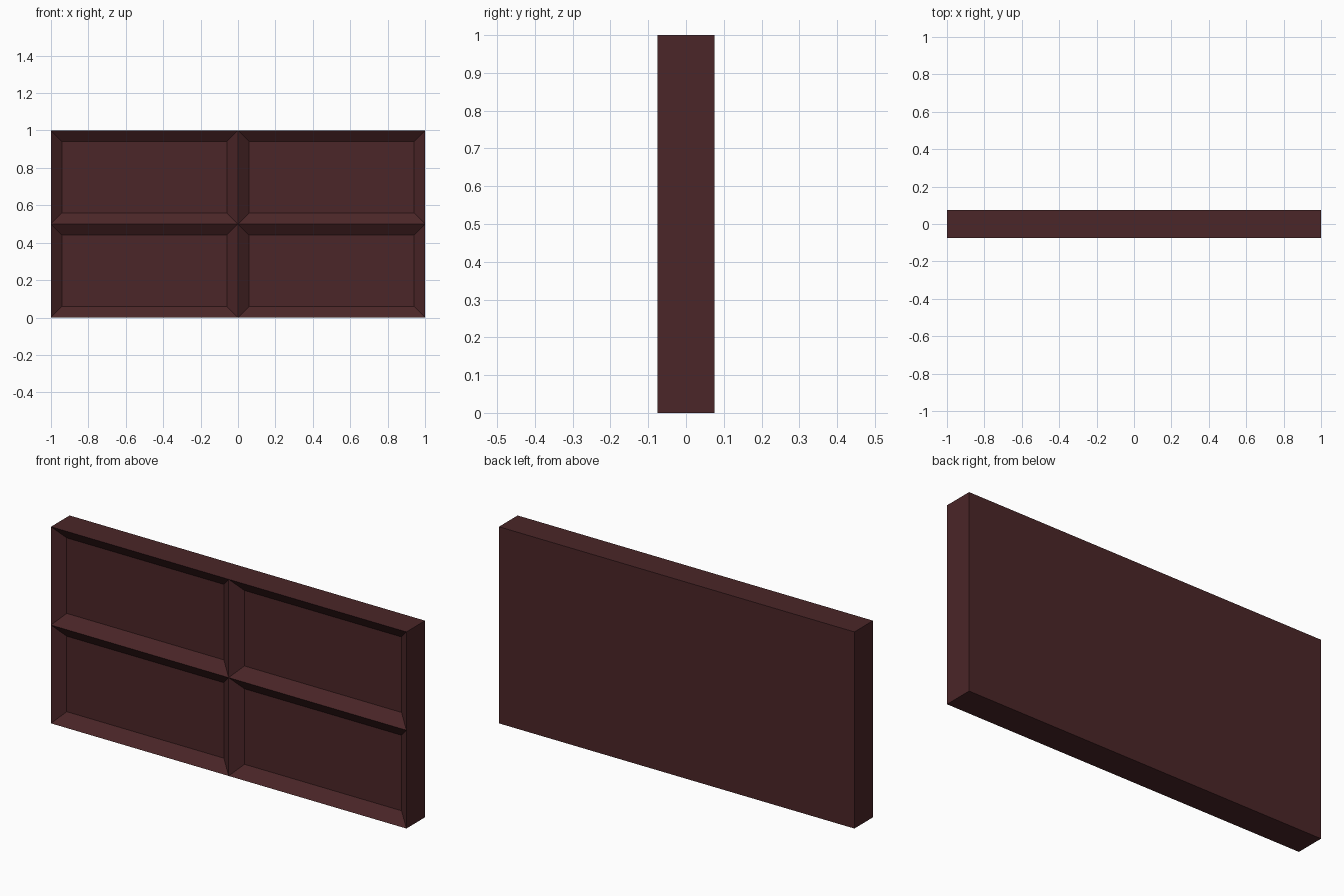
import bpy, bmesh
from mathutils import Matrix

if "Cube" in bpy.data.objects:
    bpy.data.objects.remove(bpy.data.objects["Cube"])

W, T, H = 2.0, 0.15, 1.0
INSET, DEPTH = 0.058, 0.044

# Solid slab
bm = bmesh.new()
bmesh.ops.create_cube(bm, size=1, matrix=Matrix.Translation((0, 0, H / 2)) @ Matrix.Diagonal((W, T, H, 1)))

# Split the slab's front into 2 x 2 cells
front = next(f for f in bm.faces if f.normal.y < -0.9)
for co, no in (((0, 0, 0), (1, 0, 0)), ((0, 0, H / 2), (0, 0, 1))):
    cells = [f for f in bm.faces if f.normal.y < -0.9]
    edges = {e for f in cells for e in f.edges}
    verts = {v for f in cells for v in f.verts}
    bmesh.ops.bisect_plane(bm, geom=cells + list(edges) + list(verts), plane_co=co, plane_no=no)

# Sunken fields with sloping borders
bm.normal_update()
cells = [f for f in bm.faces if f.normal.y < -0.9]
bmesh.ops.inset_individual(bm, faces=cells, thickness=INSET, use_even_offset=True)
for v in {v for f in cells for v in f.verts}:
    v.co.y = -T / 2 + DEPTH
bmesh.ops.recalc_face_normals(bm, faces=bm.faces)

mesh = bpy.data.meshes.new("coffered_panel")
bm.to_mesh(mesh)
bm.free()
panel = bpy.data.objects.new("coffered_panel", mesh)
bpy.context.collection.objects.link(panel)

# Dark red-brown finish
mat = bpy.data.materials.new("dark_red_brown")
mat.diffuse_color = (0.07, 0.019, 0.021, 1)
mat.use_nodes = True
mat.node_tree.nodes["Principled BSDF"].inputs["Base Color"].default_value = mat.diffuse_color
mesh.materials.append(mat)
